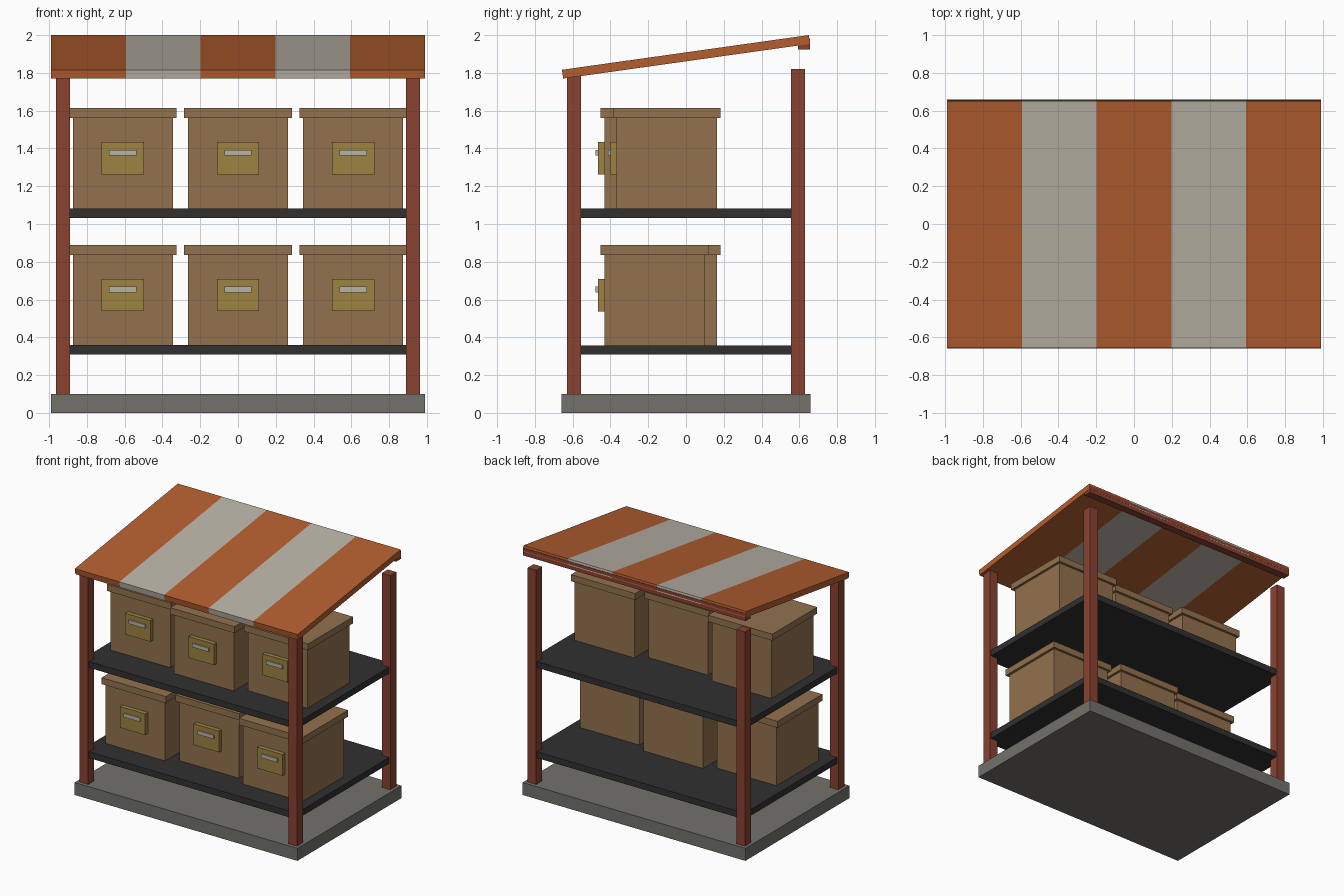
import bpy, bmesh, math
from mathutils import Matrix

cube = bpy.data.objects.get("Cube")
if cube:
    bpy.data.objects.remove(cube, do_unlink=True)


def material(name, rgb):
    # sRGB bytes to linear
    lin = [((c / 255 + 0.055) / 1.055) ** 2.4 for c in rgb] + [1.0]
    m = bpy.data.materials.new(name)
    m.use_nodes = True
    m.diffuse_color = lin
    bsdf = m.node_tree.nodes["Principled BSDF"]
    bsdf.inputs["Base Color"].default_value = lin
    bsdf.inputs["Roughness"].default_value = 0.8
    return m


ORANGE = material("awning_orange", (180, 95, 47))
PALE = material("pale_grey", (186, 180, 167))
WOOD = material("red_wood", (138, 66, 48))
CARD = material("cardboard", (147, 113, 77))
BRASS = material("brass_label", (157, 131, 66))
DARK = material("dark_shelf", (48, 48, 48))
STONE = material("stone_grey", (114, 113, 107))


def box(name, x, y, z, mat):
    """Axis-aligned box from (min, max) pairs."""
    bm = bmesh.new()
    bmesh.ops.create_cube(bm, size=1)
    size = [b - a for a, b in (x, y, z)]
    mid = [(a + b) / 2 for a, b in (x, y, z)]
    bm.transform(Matrix.Diagonal((*size, 1)))
    me = bpy.data.meshes.new(name)
    bm.to_mesh(me)
    bm.free()
    me.materials.append(mat)
    ob = bpy.data.objects.new(name, me)
    ob.location = mid
    bpy.context.collection.objects.link(ob)
    return ob


def around(c, half):
    return (c - half, c + half)


# Base slab
box("base_slab", (-0.99, 0.99), (-0.66, 0.66), (0, 0.1), STONE)

# Corner posts
for side, sx in (("left", 1), ("right", -1)):
    for end, sy, top in (("front", -1, 1.795), ("back", 1, 1.82)):
        box(f"{end}_{side}_post", around(sx * 0.927, 0.038),
            around(sy * 0.593, 0.038), (0.1, top), WOOD)


def storage_box(label, cx, cy, z):
    """Lidded box with a label plate and handle on its front."""
    front = cy - 0.265
    box(label + "_body", around(cx, 0.265), around(cy, 0.265), (z, z + 0.48), CARD)
    box(label + "_lid", around(cx, 0.285), around(cy, 0.315 - 0.03),
        (z + 0.478, z + 0.53), CARD)
    box(label + "_plate", around(cx, 0.112), (front - 0.035, front + 0.01),
        (z + 0.18, z + 0.35), BRASS)
    box(label + "_handle", around(cx, 0.072), (front - 0.046, front - 0.03),
        (z + 0.28, z + 0.31), PALE)


# Shelves, each with three boxes set alternately forward and back
for level, top, phase in (("lower", 0.358, 0), ("upper", 1.083, 1)):
    box(level + "_shelf", (-0.955, 0.955), (-0.62, 0.62), (top - 0.05, top), DARK)
    for i in range(3):
        cy = -0.102 if (i + phase) % 2 else -0.167
        storage_box(f"{level}_box_{i + 1}", (i - 1) * 0.61, cy, top)

# Sloping striped awning: one slab cut across its width, coloured by stripe
awning = box("awning", (-0.99, 0.99), around(0, 0.66), around(0, 0.0235), ORANGE)
awning.data.materials.append(PALE)
bm = bmesh.new()
bm.from_mesh(awning.data)
stripe = 1.98 / 5
for i in range(1, 5):
    bmesh.ops.bisect_plane(bm, geom=bm.verts[:] + bm.edges[:] + bm.faces[:],
                           plane_co=(-0.99 + i * stripe, 0, 0), plane_no=(1, 0, 0))
for f in bm.faces:
    x = f.calc_center_median().x
    f.material_index = min(4, int((x + 0.99) / stripe)) % 2
bm.to_mesh(awning.data)
bm.free()
awning.rotation_euler.x = math.radians(8)
awning.location = (0, 0, 1.885)

# Beam under the high back edge
box("back_beam", (-0.988, 0.988), (0.594, 0.656), (1.923, 1.983), WOOD)
